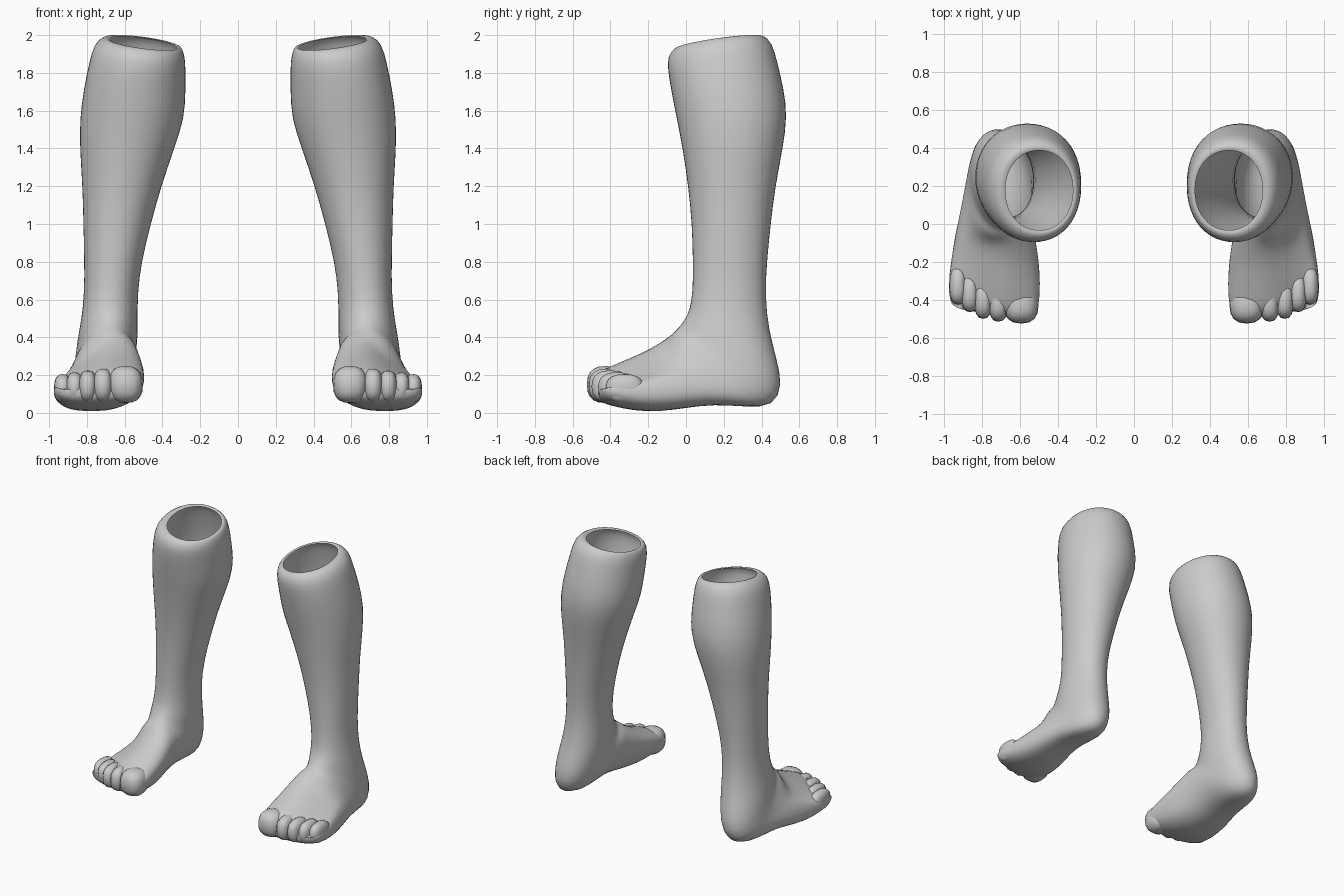
import bpy, bmesh, math
from mathutils import Vector

skin = bpy.data.materials.new("grey skin")
skin.diffuse_color = (0.6, 0.6, 0.6, 1)
N = 24

# Section: front y, front z, back y, back z, inner x, outer x, sideways roll
SHIN = [
    (-0.035, 1.925, 0.39, 1.985, 0.32, 0.68, 0.13),
    (-0.06, 1.935, 0.41, 2.00, 0.30, 0.71, 0.13),
    (-0.10, 1.89, 0.46, 1.96, 0.28, 0.765, 0.12),
    (-0.10, 1.82, 0.485, 1.86, 0.275, 0.79, 0.06),
    (-0.08, 1.70, 0.52, 1.72, 0.275, 0.82, 0),
    (-0.05, 1.55, 0.54, 1.57, 0.28, 0.84, 0),
    (-0.02, 1.40, 0.515, 1.40, 0.335, 0.84, 0),
    (0.01, 1.20, 0.475, 1.20, 0.405, 0.825, 0),
    (0.03, 1.00, 0.45, 1.00, 0.46, 0.82, 0),
    (0.035, 0.80, 0.43, 0.80, 0.51, 0.815, 0),
    (0.035, 0.65, 0.42, 0.62, 0.53, 0.815, 0),
]
# Section: top y, top z, heel/sole y, heel/sole z, inner x, outer x, top shift
FOOT = [
    (0.02, 0.55, 0.44, 0.44, 0.53, 0.83, 0),
    (-0.005, 0.50, 0.48, 0.29, 0.53, 0.85, 0.01),
    (-0.03, 0.465, 0.515, 0.15, 0.54, 0.86, 0.02),
    (-0.05, 0.445, 0.47, 0.03, 0.54, 0.87, 0.03),
    (-0.07, 0.425, 0.32, 0.03, 0.54, 0.88, 0.04),
    (-0.10, 0.40, 0.15, 0.045, 0.54, 0.90, 0.05),
    (-0.15, 0.365, 0.0, 0.025, 0.53, 0.925, 0.06),
    (-0.22, 0.325, -0.14, 0.005, 0.51, 0.95, 0.05),
    (-0.31, 0.285, -0.28, 0.01, 0.50, 0.97, 0.04),
    (-0.39, 0.25, -0.39, 0.035, 0.50, 0.975, 0.03),
    (-0.45, 0.22, -0.45, 0.055, 0.515, 0.965, 0.02),
    (-0.48, 0.18, -0.48, 0.085, 0.56, 0.93, 0.0),
]
# Toe: centre x, tip y, centre z, half width, half height
TOES = [(0.595, -0.525, 0.15, 0.092, 0.098), (0.715, -0.515, 0.145, 0.052, 0.09),
        (0.795, -0.50, 0.14, 0.048, 0.085), (0.865, -0.465, 0.135, 0.046, 0.08),
        (0.928, -0.425, 0.13, 0.046, 0.075)]


def spow(v, p):
    return math.copysign(abs(v) ** p, v)


def ring(bm, sec, is_foot, k, side):
    fy, fz, by, bz, xi, xo, extra = sec
    xc, hw = (xi + xo) / 2, (xo - xi) / 2
    p = 0.78 if is_foot and k > 3 else 0.95
    yaw = 0.03 * max(0, k - 6) if is_foot else 0
    verts = []
    for i in range(N):
        t = 2 * math.pi * i / N
        c, s = spow(math.cos(t), p), spow(math.sin(t), p)
        dx = hw * s - (extra * c if is_foot else 0)
        y = (fy + by) / 2 + (fy - by) / 2 * c + yaw * dx
        z = (fz + bz) / 2 + (fz - bz) / 2 * c
        if is_foot:
            z -= 0.12 * max(0, s) * max(0, c) * (k > 4)   # lower outer edge
        else:
            z += extra * dx
        verts.append(bm.verts.new((side * (xc + dx), y, z)))
    return verts


def finish(bm, name, levels):
    bmesh.ops.recalc_face_normals(bm, faces=bm.faces)
    me = bpy.data.meshes.new(name)
    bm.to_mesh(me)
    bm.free()
    me.materials.append(skin)
    me.polygons.foreach_set("use_smooth", [True] * len(me.polygons))
    ob = bpy.data.objects.new(name, me)
    bpy.context.collection.objects.link(ob)
    if levels:
        m = ob.modifiers.new("smooth form", 'SUBSURF')
        m.levels = m.render_levels = levels
    return ob


for side, label in ((-1, "left"), (1, "right")):
    # Hollow leg and foot skin, open at the top
    bm = bmesh.new()
    rings = [ring(bm, s, False, k, side) for k, s in enumerate(SHIN)]
    rings += [ring(bm, s, True, k, side) for k, s in enumerate(FOOT)]
    for a, b in zip(rings, rings[1:]):
        for i in range(N):
            j = (i + 1) % N
            bm.faces.new((a[i], a[j], b[j], b[i]))
    # Rounded toe end
    bm.faces.new(rings[-1])
    finish(bm, label + "_leg", 1)

    # Toes
    bm = bmesh.new()
    for x, tip, z, w, h in TOES:
        made = bmesh.ops.create_uvsphere(bm, u_segments=16, v_segments=10, radius=1)
        for v in made["verts"]:
            q = Vector([spow(c, 0.8) for c in v.co])
            v.co = (side * (x + w * q.x), tip + 0.1 + 0.1 * q.y, z + h * q.z)
    finish(bm, label + "_toes", 0)
